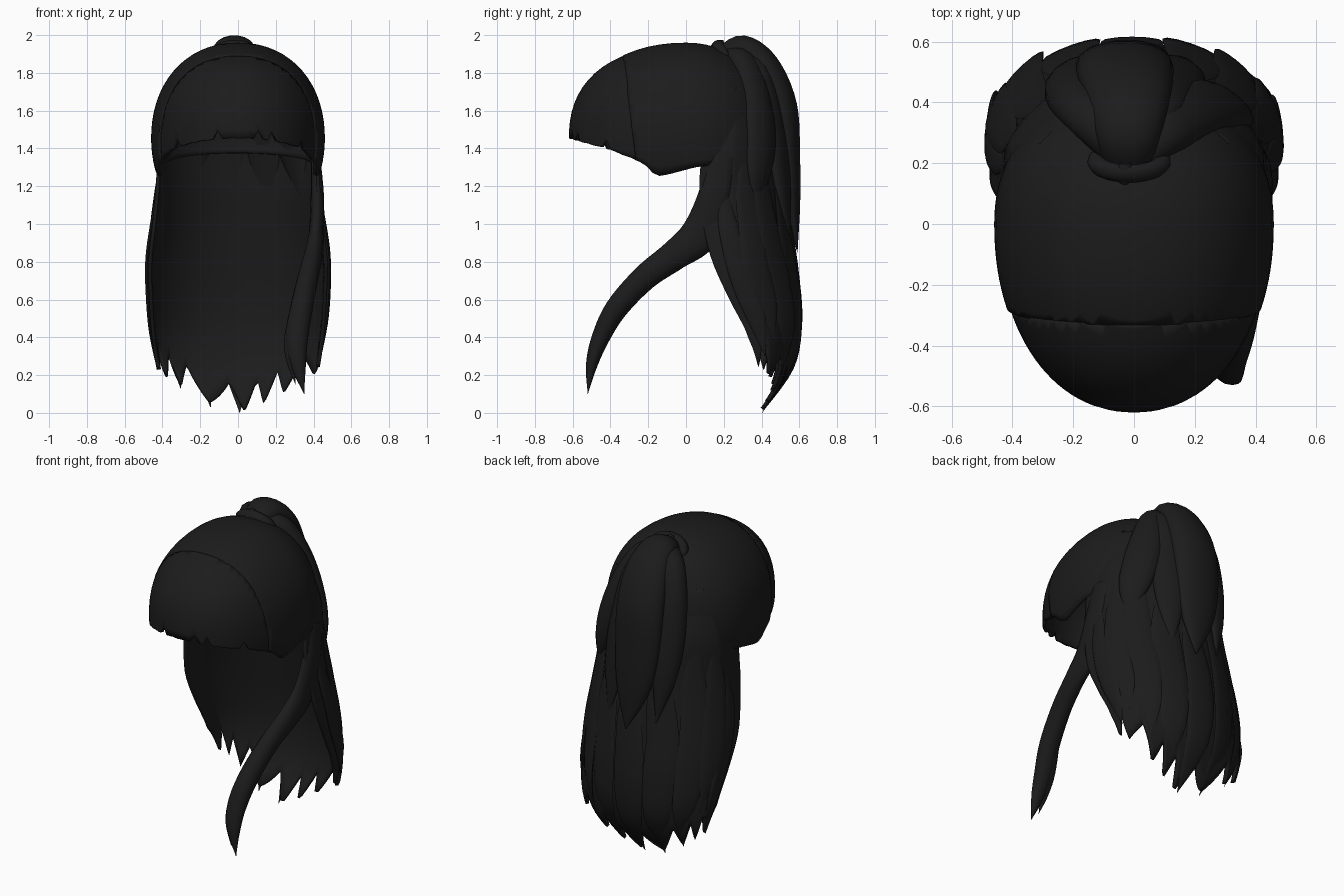
import bpy, bmesh, math, random
from mathutils import Vector

if "Cube" in bpy.data.objects:
    bpy.data.objects.remove(bpy.data.objects["Cube"])

random.seed(4)
hair = bpy.data.materials.new("charcoal_hair")
hair.diffuse_color = (0.0115, 0.0115, 0.0115, 1)
hair.use_nodes = True
hair.node_tree.nodes["Principled BSDF"].inputs["Base Color"].default_value = hair.diffuse_color


def lerp_table(tab, v):
    """Interpolate rows (key, a, b, ...) with ascending key."""
    if v <= tab[0][0]:
        return tab[0][1:]
    for a, b in zip(tab, tab[1:]):
        if v <= b[0]:
            f = (v - a[0]) / (b[0] - a[0])
            return tuple(p + (q - p) * f for p, q in zip(a[1:], b[1:]))
    return tab[-1][1:]


def spline(pts, sub=5):
    """Catmull-Rom curve through tuples of any length."""
    out = []
    for i in range(len(pts) - 1):
        p0, p1, p2 = pts[max(i - 1, 0)], pts[i], pts[i + 1]
        p3 = pts[min(i + 2, len(pts) - 1)]
        for k in range(sub):
            t = k / sub
            out.append([0.5 * (2 * b + (c - a) * t + (2 * a - 5 * b + 4 * c - d) * t * t
                               + (3 * b - a - 3 * c + d) * t ** 3)
                        for a, b, c, d in zip(p0, p1, p2, p3)])
    return out + [list(pts[-1])]


def finish(name, bm, angle=50, thick=0):
    bmesh.ops.remove_doubles(bm, verts=bm.verts, dist=0.0004)
    bmesh.ops.recalc_face_normals(bm, faces=bm.faces)
    me = bpy.data.meshes.new(name)
    bm.to_mesh(me)
    bm.free()
    me.materials.append(hair)
    me.shade_smooth()
    me.set_sharp_from_angle(angle=math.radians(angle))
    ob = bpy.data.objects.new(name, me)
    bpy.context.collection.objects.link(ob)
    if thick:
        m = ob.modifiers.new("thickness", 'SOLIDIFY')
        m.thickness, m.offset = thick, -1
    return ob


def grid(bm, cols, closed=False):
    vs = [[bm.verts.new(p) for p in c] for c in cols]
    n = len(vs)
    for i in range(n if closed else n - 1):
        a, b = vs[i], vs[(i + 1) % n]
        for j in range(len(a) - 1):
            bm.faces.new((a[j], b[j], b[j + 1], a[j + 1]))


def strand(name, pts, side=(1, 0, 0), seg=12):
    """Tapered lock; pts are (x, y, z, half width, half thickness)."""
    path = spline(pts)
    s0 = Vector(side).normalized()
    rings = []
    for i, p in enumerate(path):
        tan = Vector(path[min(i + 1, len(path) - 1)][:3]) - Vector(path[max(i - 1, 0)][:3])
        tan.normalize()
        s = (s0 - tan * s0.dot(tan)).normalized()
        n = tan.cross(s)
        c = Vector(p[:3])
        rings.append([c + s * max(p[3], .001) * math.cos(a) + n * max(p[4], .001) * math.sin(a)
                      for a in (2 * math.pi * k / seg for k in range(seg))])
    bm = bmesh.new()
    grid(bm, list(zip(*rings)), closed=True)
    return finish(name, bm, 70)


# Scalp dome shared by the cap and the fringe: hem height by depth
EDGE = [(-.62, 1.452), (-.4, 1.39), (-.23, 1.32), (-.17, 1.252), (-.1, 1.262), (.05, 1.3), (.2, 1.32), (.46, 1.375)]
NOTCHES = (70, 80, 88, 91, 99)


def dome(name, fringe, scale):
    cols = []
    N = 112
    power = 2.35 if fringe else 2.15
    for i in range(N):
        a = 2 * math.pi * i / N
        ca, sa = (math.copysign(abs(v) ** .94, v) for v in (math.cos(a), math.sin(a)))
        ry = .62 if sa < 0 else .455
        low = lerp_table(EDGE, ry * sa)[0]
        if fringe:                       # cut notches along the fringe
            low += .05 if i in NOTCHES else .002 * (i % 3)
        heights = [1.45 + .51 * scale * math.cos(math.pi / 2 * k / 16) for k in range(17)]
        heights += [1.45 + min(0, low - 1.45) * k / 4 for k in range(1, 5)]
        col = []
        for z in heights:
            z = max(z, low)
            h = max(0, z - 1.45) / (.51 * scale)
            r = max(0, 1 - h ** power) ** (1 / power)
            r *= 1 - .07 * (max(0, 1.45 - z) / .2) ** 2
            col.append((.46 * (scale + .01 if fringe else 1) * r * ca, ry * r * sa, z))
        cols.append(col)
    bm = bmesh.new()
    grid(bm, cols, closed=True)
    bmesh.ops.remove_doubles(bm, verts=bm.verts, dist=.0004)
    # seam plane leans back toward the temples
    bmesh.ops.bisect_plane(bm, geom=bm.verts[:] + bm.edges[:] + bm.faces[:],
                           plane_co=(0, -.305 if fringe else -.31, 1.7), plane_no=(0, 1, .12),
                           clear_outer=fringe, clear_inner=not fringe)
    return finish(name, bm, 40, .02)


dome("scalp_cap", False, 1.0)
dome("fringe", True, .965)

# Long back curtain: z, half width, front y, back y
CURTAIN = spline([(0, .37, .35, .40), (.2, .45, .36, .54), (.4, .485, .33, .59), (.6, .5, .23, .592),
                  (.8, .505, .14, .57), (1.0, .482, .09, .545), (1.2, .462, .07, .515), (1.45, .445, .1, .485),
                  (1.72, .335, .2, .37)])


def curtain_point(t, z, out=0.0):
    hw, yf, yb = lerp_table(CURTAIN, z)
    c, s = math.cos(t), max(0, math.sin(t))
    x = hw * math.copysign(abs(c) ** .95, c)
    x *= 1 - .06 * max(0, abs(c) - .92) / .08      # front edges curl inward
    y = yf + (yb - yf) * s ** .97
    return Vector((x + out * c, y + out * s, z))


cols = []
N = 96
for i in range(N + 1):
    t = math.pi * i / N
    tooth = abs(((t + .09 * math.sin(5 * t)) * 9 / math.pi) % 1 - .5) * 2
    z0 = .24 * abs(math.cos(t)) ** 1.5 + .15 * tooth ** 1.2
    cols.append([curtain_point(t, 1.72 + (z0 - 1.72) * k / 24) for k in range(25)])
bm = bmesh.new()
grid(bm, cols)
finish("back_curtain", bm, 60, .02)

# Layered locks lying on the curtain: angle, top z, tip z, half width
LOCKS = [(.3, 1.2, .3, .06), (.55, 1.35, .38, .08), (.85, 1.4, .2, .09), (1.2, 1.3, .07, .1),
         (1.57, 1.2, .0, .1), (1.95, 1.35, .03, .1), (2.35, 1.4, .13, .09), (2.65, 1.35, .38, .08),
         (2.88, 1.2, .23, .06)]
for i, (t, zt, zb, w) in enumerate(LOCKS):
    pts = []
    for k, (fw, out) in enumerate([(.3, -.008), (.8, .002), (1, .004), (1, .004), (.75, .003), (0, .002)]):
        z = zt + (zb - zt) * k / 5
        pts.append((*curtain_point(t + random.uniform(-.03, .03), z, out), w * fw, .016 * fw))
    side = curtain_point(min(t + .15, 3.14), .9) - curtain_point(max(t - .15, 0), .9)
    strand("curtain_lock_%d" % i, pts, side)

# Long loose strand falling to the front on one side
strand("front_strand", [(.41, .19, 1.36, .025, .07), (.42, .15, 1.15, .035, .085), (.415, .075, .95, .04, .1),
                        (.40, -.06, .835, .05, .08), (.37, -.22, .715, .055, .068),
                        (.335, -.37, .55, .06, .06), (.31, -.455, .39, .06, .047),
                        (.32, -.50, .25, .04, .03), (.35, -.52, .1, .0, .0)])
strand("front_strand_wisp", [(.32, -.36, .55, .04, .04), (.285, -.44, .4, .04, .035),
                             (.28, -.485, .28, .025, .02), (.305, -.505, .15, 0, 0)])

# Ponytail lobes
strand("ponytail_middle", [(-.02, .2, 1.88, .08, .06), (-.02, .3, 1.925, .11, .075), (-.02, .42, 1.83, .14, .08),
                           (-.03, .505, 1.62, .16, .085), (-.03, .54, 1.35, .15, .065),
                           (-.01, .56, 1.1, .11, .045), (.02, .59, .85, 0, 0)], seg=18)
strand("ponytail_right", [(.03, .22, 1.88, .05, .05), (.1, .3, 1.86, .08, .06), (.19, .36, 1.7, .1, .06),
                          (.27, .39, 1.48, .11, .055), (.33, .385, 1.27, .085, .035),
                          (.36, .36, 1.07, 0, 0)], (.75, -.65, 0))
strand("ponytail_left", [(-.04, .22, 1.89, .05, .05), (-.13, .34, 1.87, .08, .065), (-.19, .41, 1.7, .09, .065),
                         (-.21, .465, 1.45, .09, .055), (-.2, .51, 1.2, .07, .035),
                         (-.17, .55, .92, 0, 0)], (.9, .4, 0))
strand("ponytail_inner_right", [(.03, .25, 1.88, .05, .05), (.08, .38, 1.8, .09, .065), (.12, .46, 1.5, .11, .06),
                                (.15, .51, 1.2, .09, .035), (.17, .55, .88, 0, 0)], (.9, -.35, 0))

# Hair tie and its small knot
bpy.ops.mesh.primitive_torus_add(major_radius=.1, minor_radius=.032, major_segments=28, minor_segments=10,
                                 location=(-.015, .205, 1.885), rotation=(math.radians(-58), 0, 0))
tie = bpy.context.object
tie.name = "hair_tie"
tie.scale = (1.05, .75, 1)
tie.data.materials.append(hair)
tie.data.shade_smooth()
strand("tie_knot", [(-.03, .2, 1.965, .02, .01), (-.03, .165, 1.955, .025, .015), (-.03, .13, 1.93, .015, .01)])
